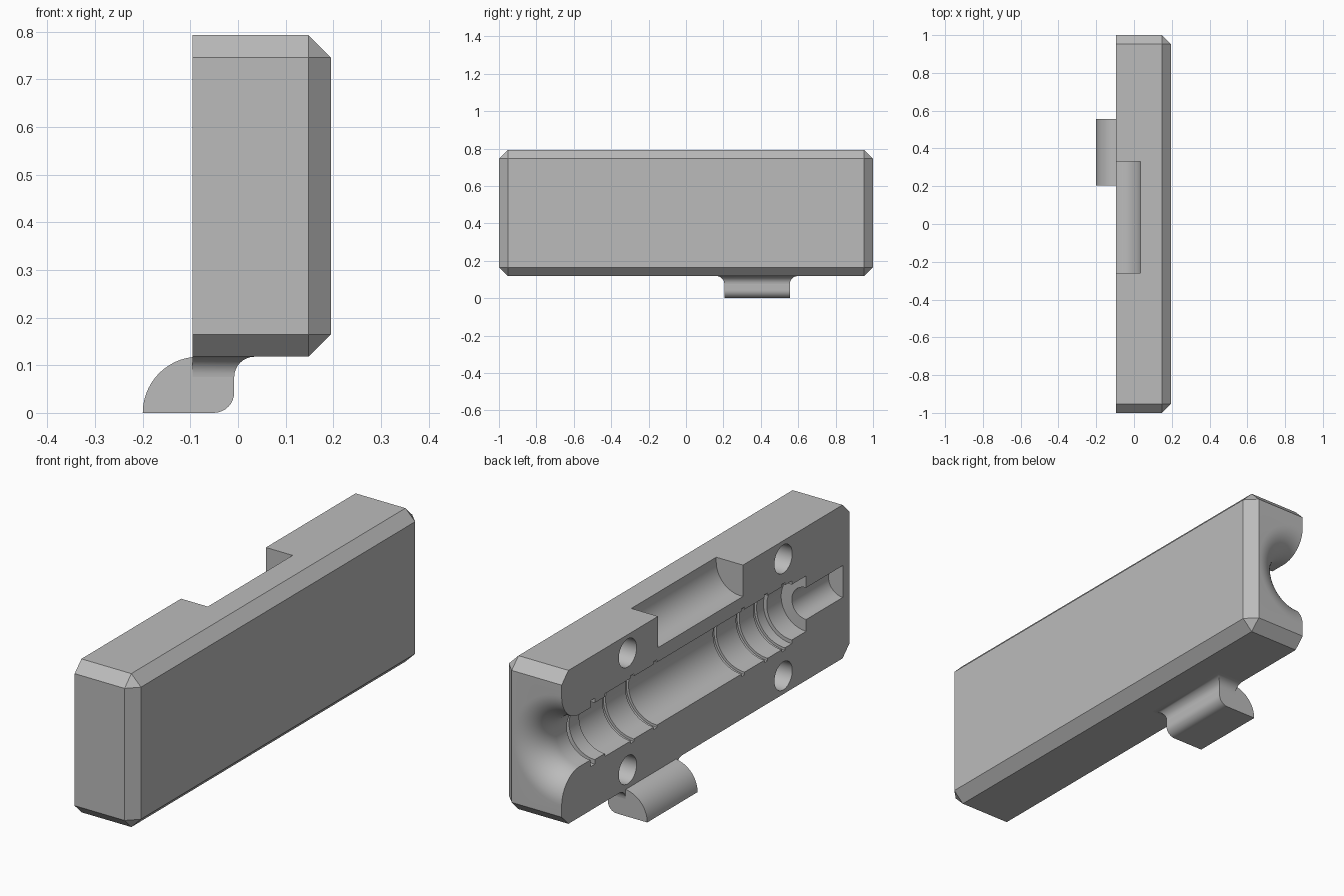
import bpy, bmesh, math
from mathutils import Matrix, Vector

if "Cube" in bpy.data.objects:
    bpy.data.objects.remove(bpy.data.objects["Cube"], do_unlink=True)

grey = bpy.data.materials.new("plain_grey")
grey.use_nodes = True
grey.diffuse_color = (0.5, 0.5, 0.5, 1)
grey.node_tree.nodes["Principled BSDF"].inputs["Base Color"].default_value = (0.5, 0.5, 0.5, 1)

FACE_X, BACK_X = -0.095, 0.195     # open mating face and chamfered outer face
BOTTOM, TOP = 0.118, 0.793
MID_Z = (BOTTOM + TOP) / 2
CHAMFER = 0.047


def make_object(name, bm):
    bmesh.ops.recalc_face_normals(bm, faces=bm.faces)
    mesh = bpy.data.meshes.new(name)
    bm.to_mesh(mesh)
    bm.free()
    mesh.materials.append(grey)
    obj = bpy.data.objects.new(name, mesh)
    bpy.context.collection.objects.link(obj)
    return obj


def arc(cx, cy, r, start, end, steps=14):
    angles = [math.radians(start + (end - start) * i / steps) for i in range(steps + 1)]
    return [(cx + r * math.cos(a), cy + r * math.sin(a)) for a in angles]


def loft(name, rings):
    """Skin a stack of closed rings and cap both ends."""
    bm = bmesh.new()
    loops = [[bm.verts.new(p) for p in ring] for ring in rings]
    for a, b in zip(loops, loops[1:]):
        for i in range(len(a)):
            j = (i + 1) % len(a)
            bm.faces.new((a[i], a[j], b[j], b[i]))
    bm.faces.new(loops[0])
    bm.faces.new(loops[-1])
    return make_object(name, bm)


def extrude_y(name, profile, y0, y1):
    return loft(name, [[(x, y, z) for x, z in profile] for y in (y0, y1)])


def revolve_y(name, profile, x, z, sides=96):
    """Turn a (y, radius) profile around an axis parallel to y."""
    turns = [2 * math.pi * i / sides for i in range(sides)]
    return loft(name, [[(x + r * math.cos(t), y, z + r * math.sin(t)) for t in turns]
                       for y, r in profile])


def cut(target, cutter):
    cutter.hide_render = True
    mod = target.modifiers.new("cut", "BOOLEAN")
    mod.operation, mod.solver, mod.object = "DIFFERENCE", "EXACT", cutter
    bpy.context.view_layer.objects.active = target
    bpy.ops.object.modifier_apply(modifier=mod.name)
    bpy.data.objects.remove(cutter, do_unlink=True)


def smooth(obj):
    bpy.ops.object.select_all(action="DESELECT")
    obj.select_set(True)
    bpy.context.view_layer.objects.active = obj
    bpy.ops.object.shade_smooth_by_angle(angle=math.radians(30))


# Block, chamfered everywhere except around the mating face
bm = bmesh.new()
bmesh.ops.create_cube(bm, size=1)
bmesh.ops.transform(bm, verts=bm.verts, matrix=Matrix.Translation(
    Vector(((FACE_X + BACK_X) / 2, 0, MID_Z))) @ Matrix.Diagonal((BACK_X - FACE_X, 2, TOP - BOTTOM, 1)))
edges = [e for e in bm.edges if any(v.co.x > 0 for v in e.verts)]
bmesh.ops.bevel(bm, geom=edges, offset=CHAMFER, segments=1, affect="EDGES", profile=0.5)
block = make_object("block", bm)

# Stepped bore with a flared mouth, narrow tail and shallow ring grooves
bore = [(1.05, 0.24)] + arc(0.875, 0.24, 0.125, 0, -90)
bore += [(0.80, 0.115), (0.80, 0.145), (0.77, 0.145), (0.77, 0.125), (0.70, 0.125), (0.70, 0.138)]
for y in (0.52, 0.36, -0.25, -0.41, -0.53):
    bore += [(y, 0.138), (y, 0.149), (y - 0.022, 0.149), (y - 0.022, 0.138)]
bore += [(-0.60, 0.138), (-0.60, 0.122), (-0.70, 0.122), (-0.70, 0.07), (-0.955, 0.07)]
cut(block, revolve_y("bore_cutter", bore, FACE_X, MID_Z))

# Notch in the upper edge, rounded along its inner bottom corner
notch = [(-0.2, 0.9), (-0.2, 0.655)] + arc(-0.083, 0.773, 0.118, -90, 0) + [(0.035, 0.9)]
cut(block, extrude_y("notch_cutter", notch, -0.26, 0.33))

# Four blind pin holes
for y in (-0.541, 0.541):
    for dz in (-0.257, 0.257):
        bm = bmesh.new()
        bmesh.ops.create_cone(bm, cap_ends=True, segments=40, radius1=0.062, radius2=0.062, depth=0.36,
                              matrix=Matrix.Translation((FACE_X, y, MID_Z + dz)) @ Matrix.Rotation(math.pi / 2, 4, "Y"))
        cut(block, make_object("pin_hole_cutter", bm))
smooth(block)

# Hooked tab below the block
tab_profile = arc(-0.082, 0, 0.118, 180, 90) + [(-0.008, BOTTOM)] + arc(-0.051, 0.043, 0.043, 0, -90, 8)
smooth(extrude_y("hook_tab", tab_profile, 0.205, 0.555))

# Concave fillet where the tab meets the block
rings = []
for u, z in arc(0.043, 0.075, 0.043, 180, 90, 8):
    x, y0, y1 = -0.008 + u, 0.205 - u, 0.555 + u
    rings.append([(FACE_X, y0, z), (x, y0, z), (x, y1, z), (FACE_X, y1, z)])
smooth(loft("tab_fillet", rings))
